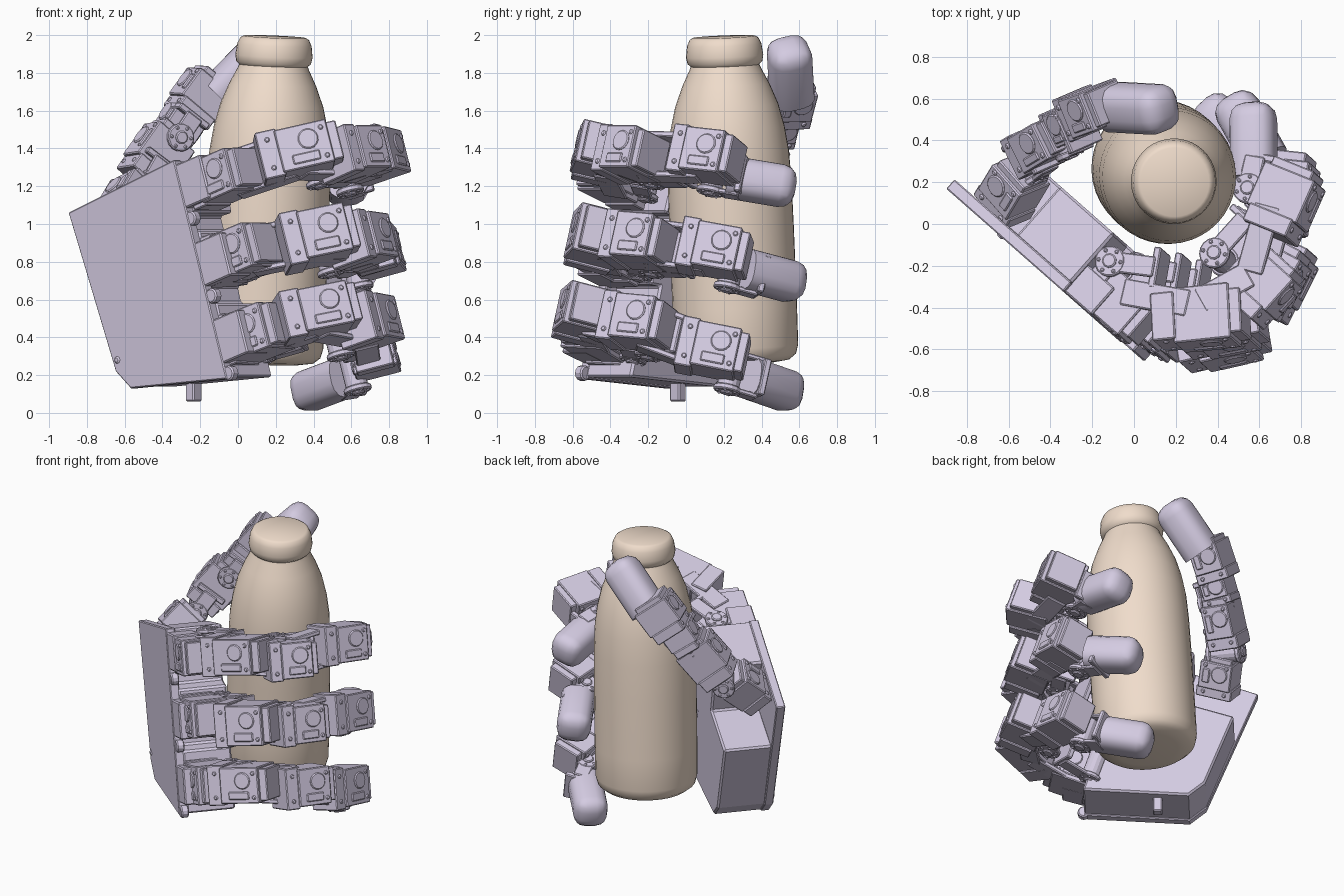
import bpy, bmesh, math
from mathutils import Vector as V, Matrix

if "Cube" in bpy.data.objects:
    bpy.data.objects.remove(bpy.data.objects["Cube"])


def material(name, col):
    m = bpy.data.materials.new(name)
    m.diffuse_color = (*col, 1)
    m.use_nodes = True
    m.node_tree.nodes["Principled BSDF"].inputs["Base Color"].default_value = m.diffuse_color
    return m


LILAC = material("lilac", (0.66, 0.60, 0.76))
TAN = material("tan", (0.87, 0.72, 0.60))


def frame(pos, d, up):
    # local x along d, local z close to up
    x = V(d).normalized()
    y = V(up).cross(x).normalized()
    z = x.cross(y)
    m = Matrix((x, y, z)).transposed().to_4x4()
    m.translation = V(pos)
    return m


def box(bm, m, c, s):
    bmesh.ops.create_cube(bm, size=1, matrix=m @ Matrix.Translation(c) @ Matrix.Diagonal((*s, 1)))


def disc(bm, m, c, r, h, axis='Z', n=16):
    rot = Matrix.Rotation(math.pi / 2, 4, 'X') if axis == 'Y' else Matrix()
    bmesh.ops.create_cone(bm, cap_ends=True, segments=n, radius1=r, radius2=r, depth=h,
                          matrix=m @ Matrix.Translation(c) @ rot)


def finish(bm, name, mat, bevel=0, smooth=None):
    bmesh.ops.recalc_face_normals(bm, faces=bm.faces[:])
    me = bpy.data.meshes.new(name)
    bm.to_mesh(me)
    bm.free()
    me.materials.append(mat)
    ob = bpy.data.objects.new(name, me)
    bpy.context.collection.objects.link(ob)
    if bevel:
        b = ob.modifiers.new("bevel", 'BEVEL')
        b.width, b.segments, b.limit_method = bevel, 1, 'ANGLE'
        b.angle_limit = math.radians(50)
    if smooth:
        bpy.ops.object.select_all(action='DESELECT')
        ob.select_set(True)
        bpy.context.view_layer.objects.active = ob
        bpy.ops.object.shade_smooth_by_angle(angle=math.radians(smooth))
    return ob


def motor(bm, m, l, w, h):
    # servo body, stepped end case, screw heads, side ribs
    box(bm, m, (0.06 * l, 0, 0), (0.64 * l, w, h * 0.9))
    box(bm, m, (-0.36 * l, 0, 0), (0.26 * l, w * 0.86, h))
    box(bm, m, (0.42 * l, 0, 0), (0.16 * l, w * 0.8, h * 0.8))
    for sy in (-1, 1):
        box(bm, m, (0.05 * l, sy * w * 0.5, -h * 0.25), (0.34 * l, 0.016, h * 0.2))
        disc(bm, m, (0.12 * l, sy * w * 0.5, h * 0.12), 0.055, 0.016, 'Y')
        for sx, d in ((-0.36, 0.43), (0.3, 0.5)):
            for sz in (-0.3, 0.3):
                disc(bm, m, (sx * l, sy * w * d, sz * h), 0.016, 0.016, 'Y', 6)


def horn(bm, m, h, reach):
    # output discs with the two-armed bracket gripping them
    disc(bm, m, (0, 0, 0), 0.06, h * 0.9)
    for s in (-1, 1):
        disc(bm, m, (0, 0, s * h * 0.5), 0.075, 0.03)
        disc(bm, m, (0, 0, s * h * 0.56), 0.035, 0.03, n=10)
        box(bm, m, (reach / 2, 0, s * h * 0.5), (reach, 0.1, 0.025))
        for k in range(6):
            a = k * math.pi / 3
            disc(bm, m, (0.055 * math.cos(a), 0.055 * math.sin(a), s * h * 0.56), 0.012, 0.02, n=6)
    box(bm, m, (reach, 0, 0), (0.035, 0.2, h))


def fingertip(name, a, b, up, w, h):
    # rounded rubber pad from a to b
    a, b = V(a), V(b)
    bm = bmesh.new()
    L = (b - a).length
    m = frame((a + b) / 2, b - a, up)
    bmesh.ops.create_cube(bm, size=1, matrix=m @ Matrix.Diagonal((L, w, h, 1)))
    front = [e for e in bm.edges if any((m.inverted() @ v.co).x > 0 for v in e.verts)]
    bmesh.ops.bevel(bm, geom=front, offset=min(w, h) * 0.36, segments=3, profile=0.5, affect='EDGES')
    finish(bm, name, LILAC, smooth=35)


# bottle, lathed about a slightly leaning axis
profile = [(0, 0), (.2, 0), (.28, .012), (.315, .04), (.328, .09), (.33, .3), (.33, .7), (.328, .95),
           (.32, 1.12), (.302, 1.25), (.273, 1.37), (.23, 1.48), (.19, 1.56), (.182, 1.58),
           (.198, 1.595), (.205, 1.63), (.197, 1.69), (.182, 1.722), (.165, 1.732), (0, 1.732)]
bm = bmesh.new()
bot, top = V((0.12, 0.27, 0.262)), V((0.195, 0.2, 2.0))
m = (top - bot).to_track_quat('Z', 'Y').to_matrix().to_4x4()
m.translation = bot
vs = [bm.verts.new((r, 0, z)) for r, z in profile]
es = [bm.edges.new(p) for p in zip(vs, vs[1:])]
bmesh.ops.spin(bm, geom=vs + es, cent=(0, 0, 0), axis=(0, 0, 1), angle=math.tau, steps=40)
bmesh.ops.remove_doubles(bm, verts=bm.verts[:], dist=1e-4)
bmesh.ops.transform(bm, matrix=m, verts=bm.verts[:])
finish(bm, "bottle", TAN, smooth=40)

# palm frame: upright plane, local y inward to the bottle; outlines given as front-view x, z
P = frame((-0.9, 0.17, 0), (.75, -.66, 0), (0, 0, 1))


def at(x, n, z):
    return ((x + 0.9) / 0.75, n, z)


def slab(name, outline, n0, n1, bevel):
    bm = bmesh.new()
    f = bm.faces.new([bm.verts.new(at(x, n0, z)) for x, z in outline])
    r = bmesh.ops.extrude_face_region(bm, geom=[f])
    bmesh.ops.translate(bm, vec=(0, n1 - n0, 0), verts=[v for v in r['geom'] if isinstance(v, bmesh.types.BMVert)])
    bmesh.ops.transform(bm, matrix=P, verts=bm.verts[:])
    return finish(bm, name, LILAC, bevel)


slab("palm_back_plate", [(-.9, 1.06), (-.34, 1.34), (-.06, .18), (-.57, .13), (-.65, .22)], 0, .06, .006)
slab("palm_block", [(-.6, 1.2), (-.34, 1.335), (-.27, 1.06), (-.33, 1.04), (-.31, .96), (-.24, .96),
                    (-.18, .68), (-.24, .67), (-.22, .58), (-.15, .58), (-.06, .19), (-.57, .14),
                    (-.65, .23), (-.79, .72), (-.52, .84)], .05, .37, .012)

# palm fittings: knuckle webs, bottom peg and screws
bm = bmesh.new()
T = Matrix.Rotation(math.radians(-18), 4, 'Y')
for x, z in ((-.26, 1.22), (-.15, .81), (-.06, .4)):
    s, _, zz = at(x, 0, z)
    box(bm, P @ Matrix.Translation((s, .09, zz)) @ T, (0, 0, 0), (.22, .17, .24))
    disc(bm, P, at(x + .0, .03, z - .19), .04, .05, 'Y', 12)
box(bm, P, at(-.42, .28, .12), (.06, .07, .12))
disc(bm, P, at(-.64, 0, .28), .02, .015, 'Y', 8)
finish(bm, "palm_fittings", LILAC, .008)

# three fingers wrapping round the bottle: (position, yaw, length, width, height)
UPF = V((-0.25, 0.22, 1)).normalized()


def heading(yaw):
    d = V((math.cos(math.radians(yaw)), math.sin(math.radians(yaw)), 0))
    return d - UPF * d.dot(UPF)


fingers = {
    "upper": ([((-.07, -.38, 1.25), -41, .36, .24, .26), ((.32, -.45, 1.38), 3, .44, .27, .26),
               ((.61, -.29, 1.37), 48, .32, .28, .26), ((.72, .11, 1.36), 68, .35, .27, .26)],
              [((-.09, -.2, 1.24), -10, .22), ((.41, -.16, 1.31), 48, .22), ((.57, .15, 1.27), 80, .16)],
              ((.575, .22, 1.25), (.57, .58, 1.19))),
    "middle": ([((.02, -.41, .85), -38, .36, .25, .27), ((.42, -.47, .93), 8, .40, .28, .29),
                ((.65, -.25, .91), 62, .34, .27, .27), ((.73, .15, .86), 84, .37, .24, .27)],
               [((.03, -.23, .82), -10, .2), ((.47, -.16, .84), 55, .2), ((.62, .24, .76), 105, .16)],
               ((.63, .31, .76), (.46, .61, .68))),
    "lower": ([((.09, -.46, .42), -34, .38, .26, .28), ((.42, -.53, .53), 10, .42, .28, .26),
               ((.69, -.26, .48), 65, .36, .25, .27), ((.71, .14, .33), 88, .37, .24, .27)],
              [((.11, -.26, .38), -10, .22), ((.52, -.18, .4), 60, .2), ((.61, .24, .22), 110, .16)],
              ((.57, .32, .19), (.33, .58, .1))),
}
for name, (motors, horns, tip) in fingers.items():
    bm = bmesh.new()
    for p, yaw, l, w, h in motors:
        motor(bm, frame(p, heading(yaw), UPF), l, w, h)
    for p, yaw, reach in horns:
        horn(bm, frame(p, heading(yaw), UPF), .2, reach)
    # brackets linking neighbouring motors
    for (p, *_), (q, *_) in zip(motors, motors[1:]):
        d = V(q) - V(p)
        for s in (-.11, .11):
            box(bm, frame((V(p) + V(q)) / 2, d, UPF), (0, .04, s), (d.length * .8, .13, .03))
    finish(bm, name + "_finger", LILAC, .007)
    fingertip(name + "_fingertip", *tip, UPF, .22, .22)

# thumb reaching up behind the bottle
OUT = V((-0.45, 0.85, -0.1))
chain = [((-.58, .17, 1.12), (.3, .5, .5), .28, .22, .24), ((-.43, .39, 1.36), (.5, .3, .7), .34, .26, .21),
         ((-.31, .48, 1.52), (.5, .2, .75), .2, .2, .19), ((-.2, .55, 1.67), (.55, .2, .75), .28, .25, .22)]
bm = bmesh.new()
for p, d, l, w, h in chain:
    motor(bm, frame(p, d, OUT), l, w, h)
horn(bm, frame((-.52, .3, 1.2), (.4, .3, .7), OUT), .2, .16)
horn(bm, frame((-.34, .42, 1.46), (.5, .2, .75), OUT), .18, .14)
finish(bm, "thumb", LILAC, .007)
fingertip("thumb_tip", (-.1, .56, 1.68), (.165, .545, 1.95), OUT, .23, .23)
